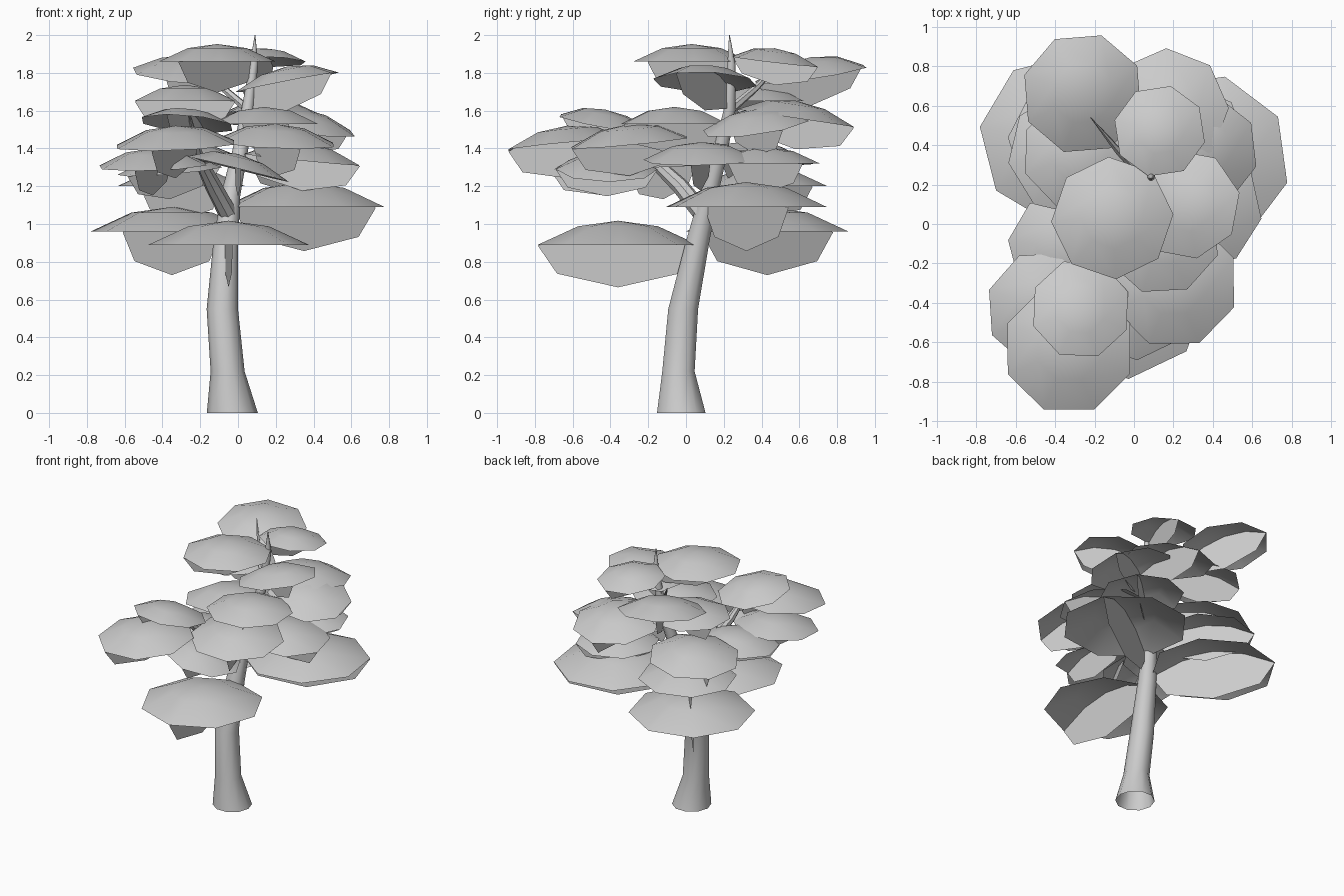
import bpy, bmesh, math
from mathutils import Vector, Matrix

cube = bpy.data.objects.get("Cube")
if cube:
    bpy.data.objects.remove(cube, do_unlink=True)

# One plain grey for the whole tree
grey = bpy.data.materials.new("plain_grey")
grey.use_nodes = True
colour = (0.6, 0.6, 0.6, 1)
grey.diffuse_color = colour
grey.node_tree.nodes["Principled BSDF"].inputs["Base Color"].default_value = colour


def make_object(name, bm):
    mesh = bpy.data.meshes.new(name)
    bm.to_mesh(mesh)
    bm.free()
    mesh.materials.append(grey)
    obj = bpy.data.objects.new(name, mesh)
    bpy.context.collection.objects.link(obj)
    bpy.ops.object.select_all(action="DESELECT")
    obj.select_set(True)
    bpy.context.view_layer.objects.active = obj
    bpy.ops.object.shade_smooth_by_angle(angle=math.radians(40))


def tube(name, path, sides, level=False):
    """Tapered tube through (x, y, z, radius) points, open at the base."""
    bm = bmesh.new()
    points = [Vector(p[:3]) for p in path]
    rings = []
    for i, centre in enumerate(points):
        along = points[min(i + 1, len(points) - 1)] - points[max(i - 1, 0)]
        turn = Matrix() if level else Vector((0, 0, 1)).rotation_difference(along).to_matrix().to_4x4()
        ring = []
        for k in range(sides):
            a = math.tau * k / sides
            ring.append(bm.verts.new(centre + turn @ Vector((math.cos(a), math.sin(a), 0)) * path[i][3]))
        rings.append(ring)
    for low, high in zip(rings, rings[1:]):
        for k in range(sides):
            n = (k + 1) % sides
            bm.faces.new((low[k], low[n], high[n], high[k]))
    bm.faces.new(rings[-1])
    make_object(name, bm)


# Leaning trunk that thins to a point
trunk_path = [
    (-0.03, -0.025, 0, 0.135), (-0.055, -0.04, 0.22, 0.09), (-0.083, -0.015, 0.55, 0.083),
    (-0.065, 0.06, 0.9, 0.066), (-0.04, 0.12, 1.15, 0.052), (0.01, 0.18, 1.38, 0.042),
    (0.05, 0.23, 1.6, 0.033), (0.085, 0.24, 1.85, 0.022), (0.09, 0.23, 2, 0.002)]
tube("trunk", trunk_path, 10, level=True)


def trunk_at(z):
    for a, b in zip(trunk_path, trunk_path[1:]):
        if z <= b[2]:
            return Vector(a[:3]).lerp(Vector(b[:3]), (z - a[2]) / (b[2] - a[2]))


def foliage(name, x, y, rim, radius, lean=0, roll=0, twist=0):
    """Eight-sided dome with an upright fin hanging along its outward direction."""
    base = trunk_at(rim - 0.1)
    turn = math.atan2(y - base.y, x - base.x) + math.radians(twist)
    place = Matrix.Translation((x, y, rim)) @ Matrix.Rotation(turn, 4, "Z")
    profile = ((0, 0.3), (0.5, 0.23), (1, 0))

    bm = bmesh.new()
    apex = bm.verts.new((0, 0, profile[0][1]))
    inner, outer = [[bm.verts.new((r * math.cos(math.tau * k / 8), r * math.sin(math.tau * k / 8), z))
                     for k in range(8)] for r, z in profile[1:]]
    for k in range(8):
        n = (k + 1) % 8
        bm.faces.new((apex, inner[k], inner[n]))
        bm.faces.new((inner[k], outer[k], outer[n], inner[n]))
    outline = [(s, z - 0.01) for s, z in reversed(profile)]
    outline += [(-s, z - 0.01) for s, z in profile[1:]]
    outline += [(-0.76, -0.36), (0, -0.53), (0.76, -0.36)]
    bm.faces.new([bm.verts.new((s, 0, z)) for s, z in outline])
    for v in bm.verts:
        v.co.z += lean * v.co.x + roll * v.co.y
        v.co = place @ (v.co * radius)
    make_object(name, bm)


# Foliage pads: x, y, rim height, radius, then optional outward lean, roll and twist
foliage("low_front_pad", -0.05, -0.36, 0.89, 0.425)
foliage("low_back_left_pad", -0.35, 0.43, 0.96, 0.435)
foliage("low_back_right_pad", 0.35, 0.32, 1.09, 0.44)
foliage("lower_back_left_pad", -0.3, 0.41, 1.2, 0.34)
foliage("lower_left_pad", -0.36, -0.12, 1.28, 0.28, lean=-0.1)
foliage("lower_back_pad", 0.28, 0.42, 1.32, 0.29)
foliage("middle_left_pad", -0.45, -0.43, 1.31, 0.3, lean=-0.1, twist=18)
foliage("middle_front_pad", 0, -0.42, 1.29, 0.27, roll=-0.25)
foliage("middle_right_pad", 0.34, 0.08, 1.34, 0.31, lean=-0.1)
foliage("middle_back_left_pad", -0.32, 0.36, 1.34, 0.32, lean=-0.1)
foliage("outer_front_pad", -0.33, -0.63, 1.42, 0.335, lean=-0.1)
foliage("outer_front_top_pad", -0.27, -0.43, 1.53, 0.255, lean=0.2)
foliage("front_right_pad", 0.2, -0.3, 1.43, 0.33, lean=-0.1)
foliage("inner_right_pad", 0.14, -0.06, 1.53, 0.3)
foliage("upper_right_pad", 0.34, 0.37, 1.52, 0.29, lean=-0.08, roll=0.2)
foliage("upper_back_pad", 0.17, 0.58, 1.56, 0.31, lean=-0.15, twist=22)
foliage("upper_left_pad", -0.28, 0.36, 1.65, 0.29)
foliage("high_right_pad", 0.26, 0.1, 1.75, 0.28, lean=0.18, roll=0.08)
foliage("high_back_pad", -0.26, 0.66, 1.79, 0.31, lean=0.17, twist=-10)
foliage("high_front_pad", -0.11, 0.03, 1.86, 0.31)
foliage("crown_pad", 0.13, 0.47, 1.86, 0.235, lean=-0.12)

# Thick limb carrying the front foliage
tube("front_limb", [(-0.05, 0.09, 1.05, 0.05), (-0.13, -0.03, 1.2, 0.045),
                    (-0.22, -0.22, 1.38, 0.03), (-0.26, -0.47, 1.6, 0.003)], 8)

# Bare twig poking through the back foliage
tube("back_twig", [(0.06, 0.23, 1.6, 0.024), (-0.08, 0.37, 1.72, 0.018),
                   (-0.22, 0.54, 1.9, 0.002)], 6)
